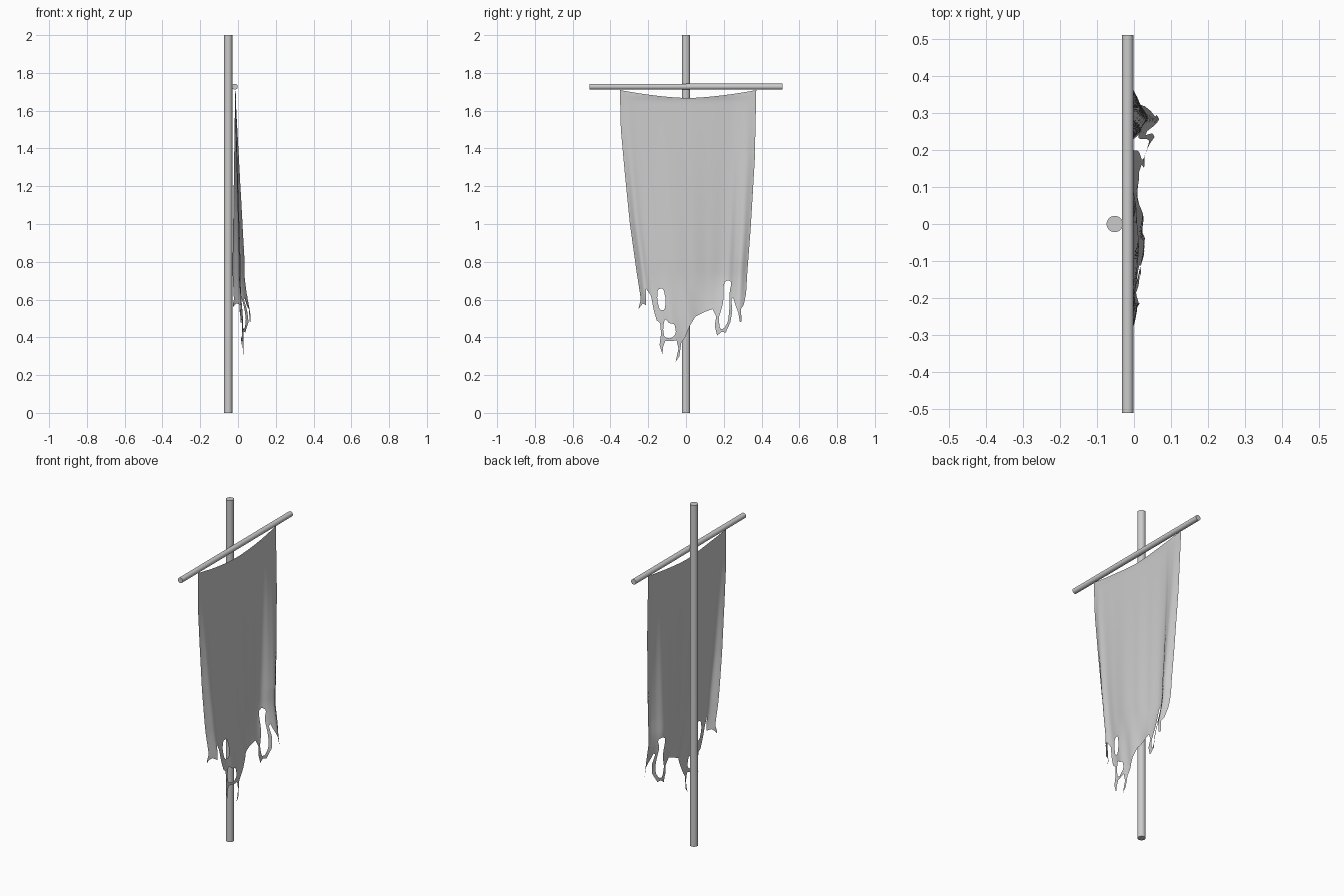
import bpy, bmesh, math
from mathutils import Vector
from mathutils.geometry import delaunay_2d_cdt

if "Cube" in bpy.data.objects:
    bpy.data.objects.remove(bpy.data.objects["Cube"])

grey = bpy.data.materials.new("plain_grey")
grey.diffuse_color = (0.60, 0.60, 0.60, 1)
grey.use_nodes = True
grey.node_tree.nodes["Principled BSDF"].inputs["Base Color"].default_value = grey.diffuse_color


def rod(name, radius, length, loc, rot=(0, 0, 0)):
    bpy.ops.mesh.primitive_cylinder_add(vertices=32, radius=radius, depth=length,
                                        location=loc, rotation=rot)
    ob = bpy.context.object
    ob.name = name
    ob.data.materials.append(grey)
    bpy.ops.object.shade_smooth_by_angle(angle=math.radians(40))


# Upright pole and crossbar
rod("pole", 0.022, 2.0, (-0.052, 0, 1.0))
rod("crossbar", 0.0155, 1.02, (-0.017, 0, 1.727), (math.pi / 2, 0, 0))

# Cloth side edges as (height, y)
LEFT = [(1.71, -.35), (1.5, -.345), (1.28, -.325), (1.0, -.297), (.75, -.262), (.25, -.20)]
RIGHT = [(1.71, .372), (1.34, .364), (.97, .342), (.75, .325), (.25, .29)]

# Cross-section of the drape at full depth as (position across -1..1, x)
PROFILE = [(-1.1, -.034), (-1, -.030), (-.89, .010), (-.79, .000), (-.6, .007), (-.3, .013),
           (0, .007), (.3, -.005), (.55, -.013), (.66, -.008), (.76, .020), (.87, .036),
           (1, .014), (1.1, .005)]

# Ragged lower hem and torn holes as (y, z)
HEM = [(-.262, .75), (-.245, .64), (-.24, .60), (-.252, .55), (-.228, .58), (-.213, .57),
       (-.213, .66), (-.185, .62), (-.17, .54), (-.155, .49), (-.137, .475), (-.132, .42),
       (-.14, .36), (-.125, .31), (-.12, .355), (-.11, .38), (-.07, .38), (-.05, .385),
       (-.04, .34), (-.055, .27), (-.035, .30), (-.025, .37), (-.005, .40), (.02, .46),
       (.05, .51), (.10, .535), (.14, .55), (.16, .51), (.152, .46), (.165, .41),
       (.19, .43), (.21, .425), (.235, .48), (.245, .54), (.24, .60), (.25, .61), (.262, .57),
       (.277, .53), (.285, .48), (.295, .485), (.29, .55), (.305, .57), (.318, .63),
       (.325, .75)]
HOLES = [
    [(-.15, .655), (-.12, .66), (-.107, .6), (-.112, .545), (-.14, .545), (-.153, .6)],
    [(-.112, .50), (-.09, .475), (-.06, .47), (-.052, .42), (-.08, .393), (-.115, .40),
     (-.122, .45)],
    [(.2, .69), (.225, .705), (.242, .69), (.23, .64), (.23, .55), (.222, .48),
     (.2, .445), (.18, .445), (.172, .5), (.185, .54), (.198, .59)],
]


def edge_at(table, z):
    for (z0, y0), (z1, y1) in zip(table, table[1:]):
        if z >= z1:
            return y0 + (y1 - y0) * (z0 - z) / (z0 - z1)
    return table[-1][1]


def chaikin(loop):
    out = []
    for a, b in zip(loop, loop[1:] + loop[:1]):
        a, b = Vector(a), Vector(b)
        out += [tuple(a.lerp(b, .2)), tuple(a.lerp(b, .8))]
    return out


def resample(loop, step=0.012):
    out = []
    for a, b in zip(loop, loop[1:] + loop[:1]):
        a, b = Vector(a), Vector(b)
        n = max(1, math.ceil((b - a).length / step))
        out += [a.lerp(b, i / n) for i in range(n)]
    return out


def ramp(v, start, end):
    k = min(1, max(0, (v - start) / (end - start)))
    return k * k * (3 - 2 * k)


def section(s):
    for (s0, x0), (s1, x1) in zip(PROFILE, PROFILE[1:]):
        if s <= s1:
            return x0 + (x1 - x0) * ramp(s, s0, s1)
    return PROFILE[-1][1]


# Drape: folds deepen downwards, ragged ends lean forward
def drape(y, z):
    l, r = edge_at(LEFT, z), edge_at(RIGHT, z)
    s = (2 * y - l - r) / (r - l)
    t = min(1, max(0, (1.71 - z) / .9))
    x = -.015 + t * (.5 * section(s) + .25 * (section(s - .03) + section(s + .03)) + .015)
    x += ramp(z, .75, .42) * (.014 + .03 * ramp(s, .2, .5))
    x += ramp(z, .8, .5) * .004 * math.sin(17 * s + 6 * z)
    return x + .006 * math.exp(-((z - 1.685) / .02) ** 2) * (1 - min(1, s * s))


# Flat outline of the cloth, sagging along the top
top = [(.372 - .722 * i / 24, 1.667 + .042 * abs(2 * i / 24 - 1) ** 1.6) for i in range(25)]
outline = ([(y, z) for z, y in LEFT[1:-2]] + HEM + [(y, z) for z, y in RIGHT[-3:0:-1]] + top)
loops = [resample(outline)] + [resample(chaikin(h)) for h in HOLES]
segments = [(a, b) for lp in loops for a, b in zip(lp, lp[1:] + lp[:1])]


def inside(p):
    hit = False
    for a, b in segments:
        if (a.y > p.y) != (b.y > p.y):
            if p.x < a.x + (p.y - a.y) * (b.x - a.x) / (b.y - a.y):
                hit = not hit
    return hit


# Fill with an even lattice, triangulate, keep what lies inside
points, edges = [], []
for lp in loops:
    k, n = len(points), len(lp)
    points += lp
    edges += [(k + i, k + (i + 1) % n) for i in range(n)]
for j in range(121):
    for i in range(62):
        p = Vector((-.36 + .012 * (i + .5 * (j % 2)), .27 + .012 * j))
        if inside(p):
            points.append(p)
verts, _, tris, *_ = delaunay_2d_cdt(points, edges, [], 0, 1e-6)

bm = bmesh.new()
bv = [bm.verts.new((drape(v.x, v.y), v.x, v.y)) for v in verts]
for f in tris:
    if inside(sum((verts[i] for i in f), Vector((0, 0))) / len(f)):
        bm.faces.new([bv[i] for i in f])
bmesh.ops.delete(bm, geom=[v for v in bm.verts if not v.link_faces], context='VERTS')
for f in bm.faces:
    f.normal_update()
    if f.normal.x < 0:
        f.normal_flip()
    f.smooth = True
mesh = bpy.data.meshes.new("banner_cloth")
bm.to_mesh(mesh)
bm.free()
mesh.materials.append(grey)
cloth = bpy.data.objects.new("banner_cloth", mesh)
bpy.context.collection.objects.link(cloth)
